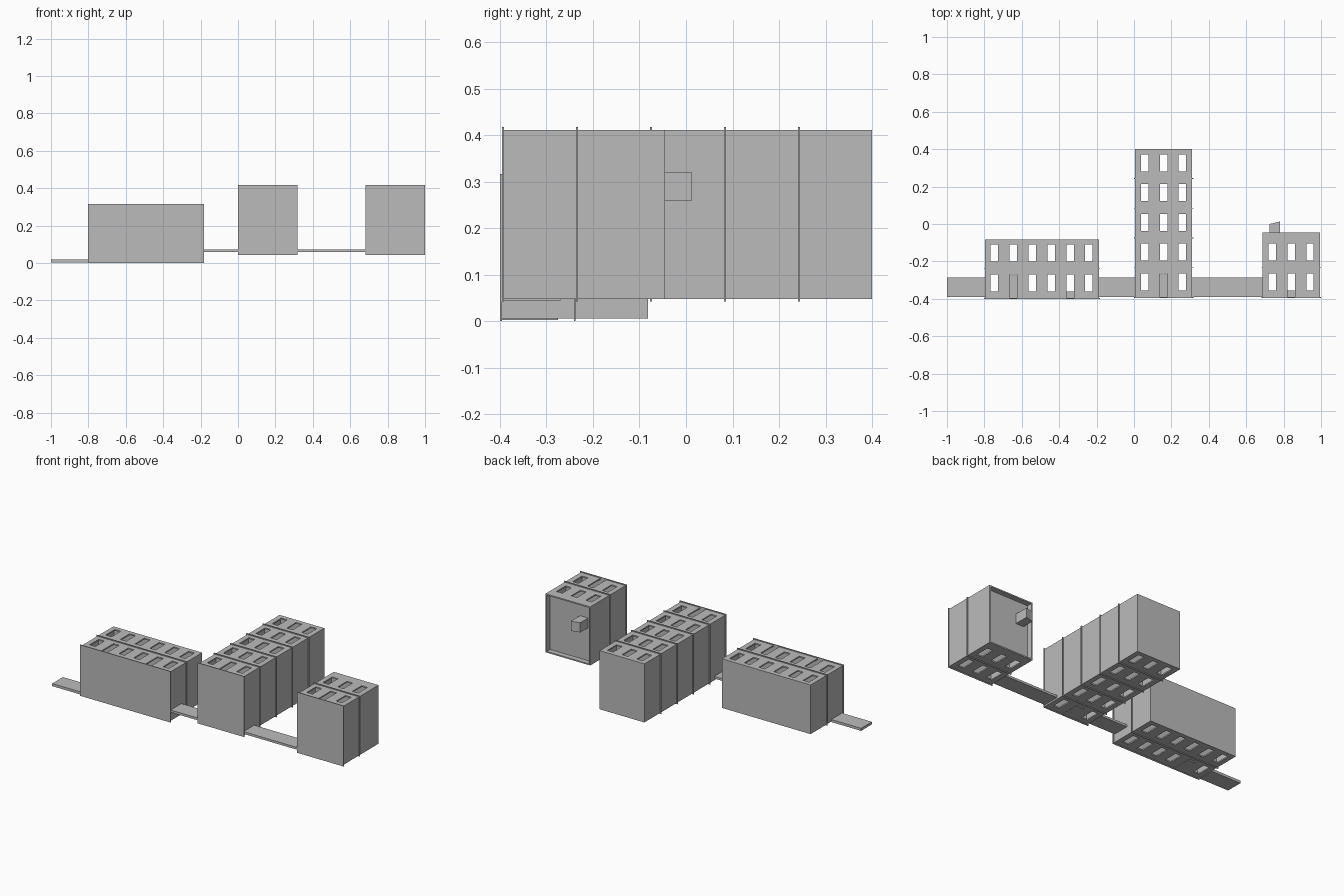
import bpy
import bmesh

default = bpy.data.objects.get("Cube")
if default:
    bpy.data.objects.remove(default, do_unlink=True)

grey = bpy.data.materials.new("plain grey")
grey.use_nodes = True
grey.diffuse_color = (0.5, 0.5, 0.5, 1)
grey.node_tree.nodes["Principled BSDF"].inputs["Base Color"].default_value = (0.5, 0.5, 0.5, 1)

WALL = 0.008       # wall thickness
SLAB = 0.004       # floor plate thickness
LIP = 0.006        # overhang of floor plates
STOREY = 0.159
SILL, HEAD = 0.04, 0.131
WIN = 0.04


def finish(name, bm):
    mesh = bpy.data.meshes.new(name)
    bm.to_mesh(mesh)
    bm.free()
    mesh.materials.append(grey)
    obj = bpy.data.objects.new(name, mesh)
    bpy.context.collection.objects.link(obj)
    return obj


def box(name, x, y, z):
    """Box from three (low, high) ranges."""
    bm = bmesh.new()
    bmesh.ops.create_cube(bm, size=1)
    for v in bm.verts:
        v.co = [r[0] if c < 0 else r[1] for c, r in zip(v.co, (x, y, z))]
    return finish(name, bm)


def window_wall(name, x, y, z, columns, floors, doors):
    """Flat wall with one hole per column and floor; doors reach the floor."""
    xs = sorted([*x] + [c + s * WIN / 2 for c in columns for s in (-1, 1)])
    ys = sorted([*y, floors[0] + SLAB] + [f + h for f in floors for h in (SILL, HEAD)])
    bm = bmesh.new()
    grid = [[bm.verts.new((px, py, z)) for px in xs] for py in ys]
    for j in range(len(ys) - 1):
        my = (ys[j] + ys[j + 1]) / 2
        for i in range(len(xs) - 1):
            mx = (xs[i] + xs[i + 1]) / 2
            column = [n for n, c in enumerate(columns) if abs(mx - c) < WIN / 2]
            hole = column and any(SILL < my - f < HEAD for f in floors)
            door = column and column[0] in doors and SLAB < my - floors[0] < HEAD
            if not hole and not door:
                bm.faces.new((grid[j][i], grid[j][i + 1], grid[j + 1][i + 1], grid[j + 1][i]))
    bmesh.ops.delete(bm, geom=[v for v in bm.verts if not v.link_faces], context='VERTS')
    obj = finish(name, bm)
    mod = obj.modifiers.new("thickness", 'SOLIDIFY')
    mod.thickness = WALL
    mod.offset = 0


def building(name, x, y0, z, storeys, columns, doors, panels, parapet=0.0):
    floors = [y0 + n * STOREY for n in range(storeys)]
    roof = y0 + storeys * STOREY
    y = (y0, roof + parapet)
    # side walls
    box(name + "_right_wall", (x[0], x[0] + WALL), y, z)
    box(name + "_left_wall", (x[1] - WALL, x[1]), y, z)
    # window walls on both broad faces
    window_wall(name + "_upper_wall", x, y, z[1] - WALL / 2, columns, floors, doors)
    window_wall(name + "_lower_wall", x, y, z[0] + WALL / 2, columns, floors, ())
    # overhanging floor plates and the roof
    for n, f in enumerate(floors):
        box(f"{name}_floor_{n}", (x[0] - LIP, x[1] + LIP), (f, f + SLAB),
            (z[0] - LIP, z[1] + LIP))
    box(name + "_roof", (x[0] + 0.001, x[1] - 0.001), (roof - SLAB, roof),
        (z[0] + 0.001, z[1] - 0.001))
    # closed door leaves on the lower face
    for n in panels:
        c = columns[n]
        box(f"{name}_door_{n}", (c - 0.027, c + 0.027), (y0 + SLAB, y0 + 0.125),
            (z[0] - 0.003, z[0] + 0.001))


PITCH = 0.101
building("long_block", (-0.796, -0.188), -0.4, (0.006, 0.31), 2,
         [-0.746 + i * PITCH for i in range(6)], (1, 4), (1,))
building("tower_block", (0.005, 0.311), -0.395, (0.048, 0.411), 5,
         [0.057 + i * PITCH for i in range(3)], (1,), (1,))
building("small_block", (0.688, 0.994), -0.395, (0.048, 0.411), 2,
         [0.739 + i * PITCH for i in range(3)], (1,), (), parapet=0.032)

# chimney with a slanted top
chimney = box("chimney", (0.725, 0.78), (-0.08, 0.013), (0.26, 0.32))
for v in chimney.data.vertices:
    if v.co.y > 0 and v.co.x < 0.75:
        v.co.y = 0.0

# connecting fences between the blocks
for n, (x, z) in enumerate([((-1, -0.796), (0.003, 0.019)),
                            ((-0.188, 0.005), (0.058, 0.072)),
                            ((0.311, 0.688), (0.058, 0.072))]):
    box(f"fence_{n}", x, (-0.39, -0.285), z)
